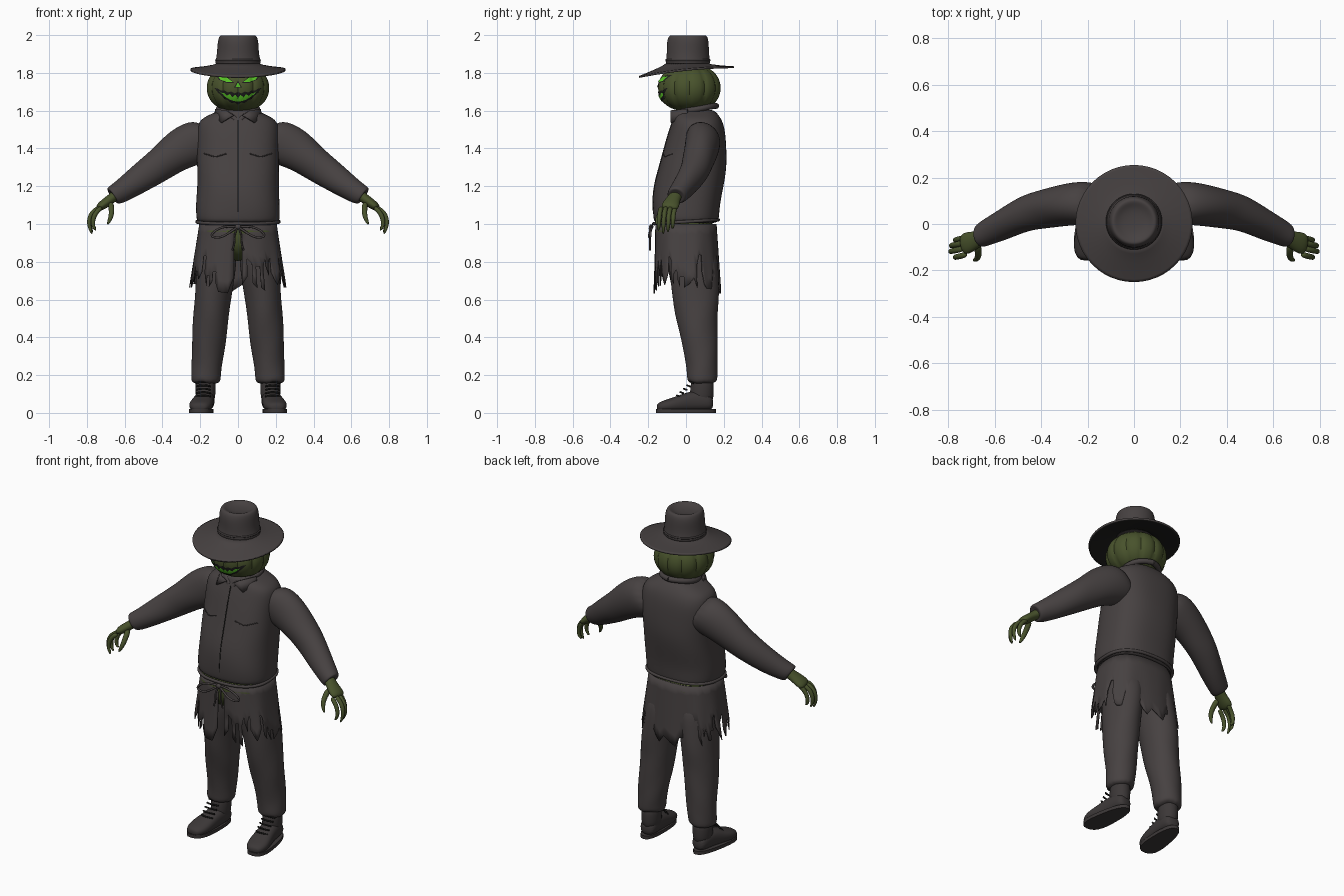
import bpy, bmesh, math, random
from mathutils import Vector
from mathutils.bvhtree import BVHTree

random.seed(4)
cube = bpy.data.objects.get("Cube")
if cube:
    bpy.data.objects.remove(cube)


def material(name, rgb):
    m = bpy.data.materials.new(name)
    m.use_nodes = True
    m.diffuse_color = (*rgb, 1)
    bsdf = m.node_tree.nodes["Principled BSDF"]
    bsdf.inputs["Base Color"].default_value = (*rgb, 1)
    bsdf.inputs["Roughness"].default_value = 0.8
    return m


CLOTH = material("charcoal cloth", (0.062, 0.053, 0.053))
LEATHER = material("dark leather", (0.045, 0.039, 0.039))
SHADOW = material("near black", (0.012, 0.012, 0.011))
GREEN = material("moss green", (0.065, 0.085, 0.025))
GLOW = material("glowing green", (0.1, 0.55, 0.02))


def finish(name, bm, mats, subdiv=0, mirror=False, thick=0):
    me = bpy.data.meshes.new(name)
    bm.normal_update()
    bm.to_mesh(me)
    for m in mats:
        me.materials.append(m)
    me.shade_smooth()
    if not subdiv:
        me.set_sharp_from_angle(angle=math.radians(40))
    ob = bpy.data.objects.new(name, me)
    bpy.context.collection.objects.link(ob)
    if mirror:
        ob.modifiers.new("mirror", 'MIRROR').use_mirror_merge = False
    if thick:
        s = ob.modifiers.new("thickness", 'SOLIDIFY')
        s.thickness = thick
        s.material_offset = len(mats) - 1
    if subdiv:
        s = ob.modifiers.new("smooth", 'SUBSURF')
        s.levels = s.render_levels = subdiv
    return ob


def oval(a, p):
    c, s = math.cos(a), math.sin(a)
    return (math.copysign(abs(c) ** (2 / p), c), math.copysign(abs(s) ** (2 / p), s))


def loft(name, rings, mat, axis=None, ref=(0, 1, 0), n=16, p=2, folds=0, hem=0,
         subdiv=2, mirror=False):
    """Skin ovals (x, y, z, half width, half depth) along a path."""
    bm, rows = bmesh.new(), []
    pts = [Vector(r[:3]) for r in rings]
    grow = 1.025 if subdiv else 1
    for k, r in enumerate(rings):
        d = Vector(axis) if axis else pts[min(k + 1, len(pts) - 1)] - pts[max(k - 1, 0)]
        d.normalize()
        v = Vector(ref) - d * d.dot(Vector(ref))
        v.normalize()
        u = v.cross(d)
        row = []
        for i in range(n):
            a = math.tau * i / n
            x, y = oval(a, p)
            w = grow * (1 + folds * math.sin(3 * a + 2.3 * k) * (0 < k < len(rings) - 1))
            co = pts[k] + u * x * r[3] * w + v * y * r[4] * w
            if hem and k == len(rings) - 1:
                co.z += random.uniform(-hem, hem)
            row.append(bm.verts.new(co))
        rows.append(row)
    for a, b in zip(rows, rows[1:]):
        for i in range(n):
            j = (i + 1) % n
            bm.faces.new((a[i], a[j], b[j], b[i]))
    bm.faces.new(rows[0])
    bm.faces.new(rows[-1])
    bmesh.ops.recalc_face_normals(bm, faces=bm.faces)
    return finish(name, bm, [mat], subdiv, mirror)


def cord(name, points, radius, mat, cyclic=False, mirror=False):
    cu = bpy.data.curves.new(name, 'CURVE')
    cu.dimensions = '3D'
    cu.bevel_depth, cu.bevel_resolution, cu.resolution_u = radius, 2, 6
    cu.use_fill_caps = True
    for side in ((1, -1) if mirror else (1,)):
        sp = cu.splines.new('NURBS')
        sp.points.add(len(points) - 1)
        for q, c in zip(sp.points, points):
            q.co = (c[0] * side, c[1], c[2], 1)
        sp.use_endpoint_u, sp.use_cyclic_u, sp.order_u = not cyclic, cyclic, 3
    cu.materials.append(mat)
    bpy.context.collection.objects.link(bpy.data.objects.new(name, cu))


# Shirt body and sleeves
UP = (0, 0, 1)
torso = loft("shirt_body", [
    (0, 0, 1.0, .205, .16), (0, 0, 1.02, .218, .17), (0, 0, 1.1, .218, .175),
    (0, .015, 1.2, .212, .182), (0, .035, 1.3, .212, .176), (0, .05, 1.4, .215, .162),
    (0, .06, 1.5, .215, .145), (0, .06, 1.555, .2, .125), (0, .055, 1.585, .13, .11),
    (0, .05, 1.61, .09, .09)], CLOTH, axis=UP, p=2.5, n=24, folds=.012)
loft("sleeves", [
    (.13, .09, 1.46, .11, .09), (.22, .09, 1.435, .125, .095), (.32, .078, 1.385, .105, .088),
    (.4, .062, 1.325, .09, .082), (.47, .045, 1.275, .082, .075), (.56, 0, 1.21, .069, .066),
    (.63, -.035, 1.165, .058, .056), (.67, -.055, 1.145, .052, .05), (.66, -.05, 1.15, .03, .03)],
    CLOTH, axis=(.82, -.2, -.57), folds=.03, mirror=True)

# Collar band, flaps, placket and pocket seams
loft("neck", [(0, .04, 1.56, .07, .07), (0, .03, 1.64, .075, .075)], GREEN, axis=UP)
cord("collar_band", [(.015, -.055, 1.555), (.06, -.045, 1.595), (.115, .05, 1.605),
                     (.07, .145, 1.625), (0, .16, 1.625)], .016, CLOTH, mirror=True)
bm = bmesh.new()
flap = [(.02, -.075, 1.575), (.06, -.075, 1.6), (.115, .01, 1.607),
        (.12, .01, 1.575), (.085, -.075, 1.535)]
bm.faces.new([bm.verts.new(c) for c in flap])
finish("collar_flaps", bm, [CLOTH], mirror=True, thick=.009)

deps = bpy.context.evaluated_depsgraph_get()
shirt_tree = BVHTree.FromObject(torso, deps)


def front_y(tree, x, z, off):
    hit = tree.ray_cast(Vector((x, -2, z)), Vector((0, 1, 0)))[0]
    return (hit.y if hit else 0) - off


def on_shirt(path):
    return [(x, front_y(shirt_tree, x, z, 0), z) for x, z in path]


cord("shirt_placket", on_shirt([(0, 1.01 + .054 * i) for i in range(11)]), .003, SHADOW)
cord("pocket_seams", on_shirt([(.06 + .02 * i, 1.355 + .006 * abs(i - 3)) for i in range(7)]),
     .003, LEATHER, mirror=True)

# Ragged skirt of the shirt, slit at the front
bm, N, ROWS = bmesh.new(), 72, 6
cols = []
for i in range(N):
    x, y = oval(math.tau * (i + .5) / N, 2.6)
    hem = .655 + .04 * abs(x) + random.choice((-.03, -.01, .02, .06))
    col = []
    for k in range(ROWS + 1):
        t = k / ROWS
        z = 1.0 + (hem - 1.0) * t
        s = (1.0 - z) / .35
        wave = 1 + .025 * s * math.sin(9 * math.tau * i / N)
        col.append(bm.verts.new((x * (.205 + .052 * s) * wave,
                                 .005 * s + y * (.162 + .015 * s) * wave, z)))
    cols.append(col)
slit = N * 3 // 4 - 1
for i in range(N):
    a, b = cols[i], cols[(i + 1) % N]
    tear = random.choice((0, 0, 0, 1, 2))
    for k in range(ROWS - tear):
        if i != slit or k < 1:
            bm.faces.new((a[k], a[k + 1], b[k + 1], b[k]))
finish("ragged_skirt", bm, [CLOTH], thick=.006)
loft("waist", [(0, 0, 1.01, .2, .155), (0, 0, .99, .208, .164), (0, 0, .8, .2, .155)],
     GREEN, axis=UP, p=2.6, n=32, subdiv=1)

# Rope belt with a bow
ring = [oval(math.tau * i / 32, 2.5) for i in range(32)]
cord("rope_belt", [(x * .218, y * .172, 1.012 + .01 * y) for x, y in ring], .009, CLOTH, True)
cord("bow_loops", [(0, -.178, .985), (.05, -.19, .99), (.11, -.192, .975), (.15, -.186, .935),
                   (.1, -.195, .925), (.05, -.195, .95), (0, -.18, .985)], .006, CLOTH, mirror=True)
cord("bow_tails", [(0, -.18, .985), (.02, -.19, .95), (.015, -.19, .9), (.03, -.19, .86)],
     .005, CLOTH, mirror=True)
loft("bow_knot", [(-.018, -.184, .985, .014, .012), (.018, -.184, .985, .014, .012)], CLOTH)

# Trousers
loft("trouser_legs", [
    (.1, .03, .92, .1, .13), (.115, .04, .75, .105, .13), (.132, .052, .62, .096, .124),
    (.142, .055, .52, .094, .112), (.15, .066, .42, .092, .1), (.158, .078, .33, .086, .09),
    (.165, .085, .25, .08, .083), (.17, .085, .19, .078, .08), (.171, .085, .155, .076, .077)],
    CLOTH, axis=UP, folds=.03, hem=.012, mirror=True)

# Boots: shaft, foot, sole, heel and laces
loft("boot_shafts", [(.172, .088, .2, .055, .06), (.172, .085, .12, .053, .062),
                     (.172, .08, .04, .05, .065)], LEATHER, axis=UP, mirror=True)
loft("boot_feet", [
    (.17, .145, .05, .035, .03), (.173, .11, .062, .05, .05), (.178, .04, .065, .052, .055),
    (.188, -.03, .05, .058, .045), (.198, -.09, .04, .064, .034), (.203, -.135, .034, .05, .026),
    (.206, -.155, .03, .03, .016)], LEATHER, axis=(.1, -1, 0), ref=UP, p=2.4, mirror=True)
bm = bmesh.new()
for z in (0, .02):
    bm.faces.new([bm.verts.new((.175 + .03 * (1 - y) * .5 + x * (.06 - .012 * y), y * .158, z))
                  for x, y in (oval(math.tau * i / 24, 2.6) for i in range(24))])
bmesh.ops.bridge_loops(bm, edges=bm.edges[:])
bmesh.ops.recalc_face_normals(bm, faces=bm.faces)
finish("boot_soles", bm, [LEATHER], mirror=True)
for i in range(5):
    y, z = -.052 + .018 * i, .09 + .018 * i
    cord("boot_lace_%d" % (i + 1), [(.145, y + .02, z - .004), (.183, y - .012, z + .008),
                                   (.222, y + .02, z - .004)], .005, SHADOW, mirror=True)

# Hands
loft("palms", [(.63, -.045, 1.165, .03, .036), (.67, -.065, 1.135, .026, .034),
               (.71, -.08, 1.105, .026, .048), (.745, -.09, 1.08, .02, .046)],
     GREEN, axis=(.8, -.2, -.55), n=12, mirror=True)
for name, y, reach, drop in (("index", -.13, -.02, .02), ("middle", -.105, 0, 0),
                             ("ring", -.08, -.003, .01), ("little", -.056, -.02, .03)):
    loft(name + "_fingers", [
        (.73 + reach / 2, y, 1.088, .014, .014), (.765 + reach, y - .008, 1.07, .013, .013),
        (.787 + reach, y - .012, 1.035, .014, .013), (.79 + reach, y - .014, .99, .011, .011),
        (.772 + reach, y - .016, .945 + drop, .006, .006)], GREEN, n=8, mirror=True)
loft("thumbs", [(.675, -.085, 1.115, .018, .018), (.668, -.125, 1.075, .016, .016),
                (.672, -.15, 1.035, .014, .014), (.692, -.158, .995, .006, .006)],
     GREEN, ref=(1, 0, 0), n=8, mirror=True)

# Ribbed pumpkin head
bm = bmesh.new()
bmesh.ops.create_uvsphere(bm, u_segments=72, v_segments=32, radius=1)
for v in bm.verts:
    a = math.atan2(v.co.y, v.co.x)
    r = 1 - .05 * (1 - abs(math.sin(6 * a))) ** 2
    full = (v.co.x ** 2 + v.co.y ** 2) ** -.12 if abs(v.co.z) < .999 else 1
    v.co = (v.co.x * r * full * .168, .018 + v.co.y * r * full * .168, 1.72 + v.co.z * .122)
head_tree = BVHTree.FromBMesh(bm)
finish("pumpkin_head", bm, [GREEN])


def face_plate(name, outline, mat, off, mirror=False):
    bm = bmesh.new()
    bm.faces.new([bm.verts.new((x, 0, z)) for x, z in outline])
    bmesh.ops.triangulate(bm, faces=bm.faces[:])
    bmesh.ops.subdivide_edges(bm, edges=bm.edges[:], cuts=4, use_grid_fill=True)
    for v in bm.verts:
        v.co.y = front_y(head_tree, v.co.x, v.co.z, off)
    bmesh.ops.recalc_face_normals(bm, faces=bm.faces)
    if sum(f.normal.y for f in bm.faces) > 0:
        bmesh.ops.reverse_faces(bm, faces=bm.faces[:])
    finish(name, bm, [mat], mirror=mirror)


def grin(half, base, rise, height, tooth, steps):
    """Smile outline with zigzag teeth on both lips."""
    edge = []
    for side in (1, -1):
        for i in range(steps + 1):
            t = side * (2 * i / steps - 1)
            z = base + rise * t * t + side * height * (1 - t * t) * .5
            edge.append((half * t, z - side * tooth * (i % 2) * (1 - t * t * .8)))
    return edge


# Carved face
eye = [(.028, 1.752), (.06, 1.752), (.095, 1.765), (.105, 1.782), (.065, 1.78)]
face_plate("eye_sockets", [(.066 + (x - .066) * 1.25, 1.766 + (z - 1.766) * 1.4) for x, z in eye],
           SHADOW, .003, True)
face_plate("glowing_eyes", eye, GLOW, .006, True)
face_plate("nose_rim", [(-.022, 1.722), (.022, 1.722), (0, 1.758)], SHADOW, .003)
face_plate("glowing_nose", [(-.013, 1.726), (.013, 1.726), (0, 1.75)], GLOW, .006)
face_plate("mouth_rim", grin(.125, 1.666, .055, .05, -.008, 14), SHADOW, .003)
face_plate("glowing_mouth", grin(.1, 1.666, .036, .036, .016, 14), GLOW, .006)

# Hat brim, dark underneath
bm, rows = bmesh.new(), []
for r in (.1, .13, .17, .21, .24, .252):
    row = []
    for i in range(48):
        a = math.tau * i / 48
        t = (r - .1) / .152
        z = 1.855 - .04 * t ** .7 + .026 * math.sin(a) * t + .006 * t * math.cos(2 * a)
        row.append(bm.verts.new((r * math.cos(a), .002 + r * math.sin(a), z)))
    rows.append(row)
for a, b in zip(rows, rows[1:]):
    for i in range(48):
        bm.faces.new((a[i - 1], b[i - 1], b[i], a[i]))
bmesh.ops.recalc_face_normals(bm, faces=bm.faces)
if sum(f.normal.z for f in bm.faces) < 0:
    bmesh.ops.reverse_faces(bm, faces=bm.faces[:])
finish("hat_brim", bm, [CLOTH, SHADOW], thick=.01)

# Hat crown with a sunken top
loft("hat_crown", [
    (0, .01, 1.835, .128, .125), (0, .01, 1.865, .116, .114), (0, .01, 1.91, .109, .11),
    (0, .01, 1.965, .107, .11), (0, .01, 1.998, .098, .1), (0, .01, 2.0, .082, .084),
    (0, .01, 1.985, .06, .06), (0, .01, 1.98, .02, .02)], CLOTH, axis=UP, n=20, folds=.01)
cord("hat_band", [(.116 * math.cos(i * math.tau / 24), .01 + .115 * math.sin(i * math.tau / 24), 1.868)
                  for i in range(24)], .006, LEATHER, cyclic=True)
